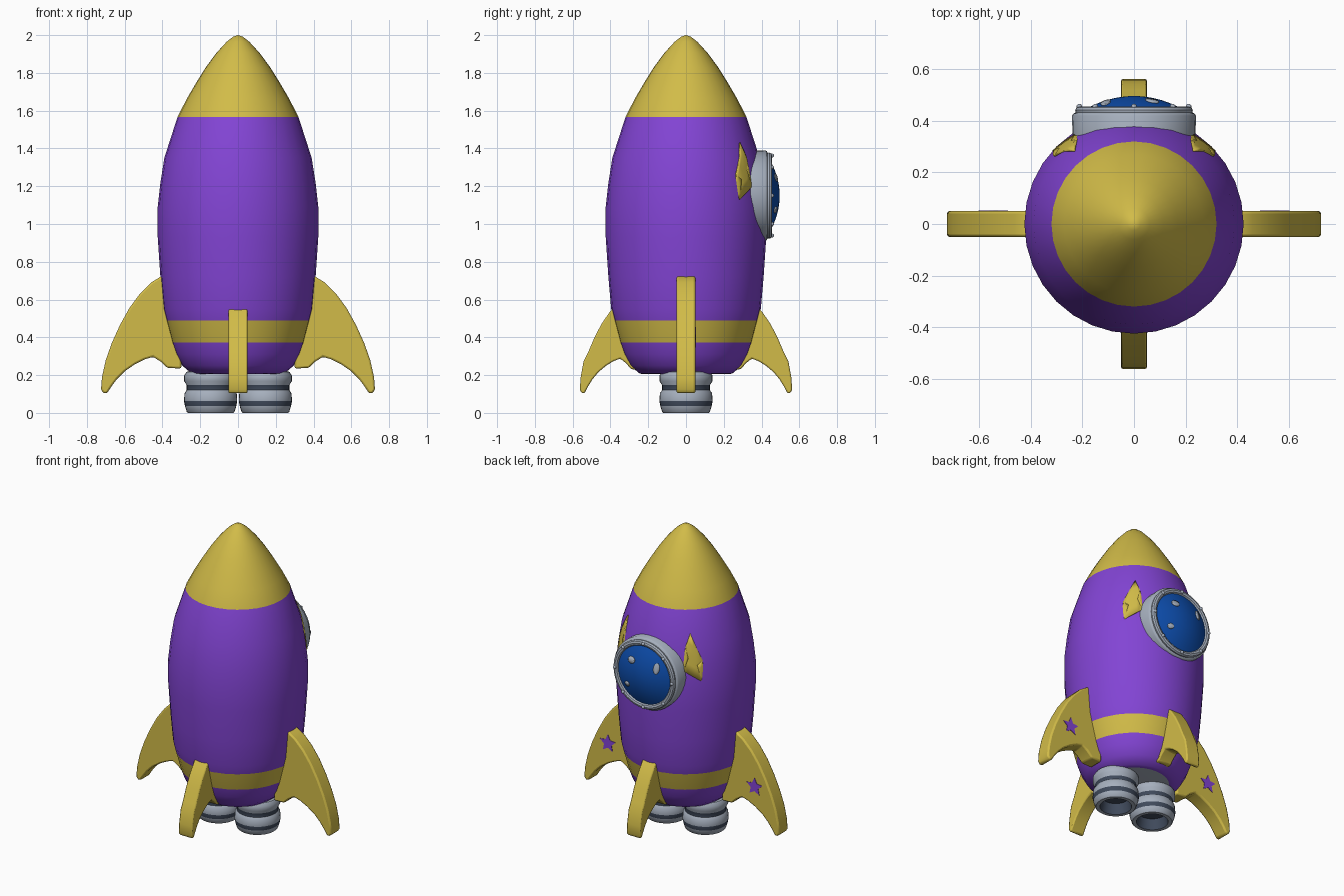
import bpy, bmesh, math
from mathutils import Vector, Matrix

if "Cube" in bpy.data.objects:
    bpy.data.objects.remove(bpy.data.objects["Cube"])


def material(name, rgb):
    m = bpy.data.materials.new(name)
    m.diffuse_color = (*rgb, 1)
    m.use_nodes = True
    m.node_tree.nodes["Principled BSDF"].inputs["Base Color"].default_value = m.diffuse_color
    return m


PURPLE = material("purple paint", (0.225, 0.058, 0.66))
YELLOW = material("yellow paint", (0.64, 0.50, 0.065))
GREY = material("light grey metal", (0.38, 0.43, 0.51))
SLATE = material("dark slate", (0.05, 0.068, 0.105))
BLUE = material("blue glass", (0.004, 0.075, 0.42))


def finish(bm, name, mats, angle=35):
    bmesh.ops.recalc_face_normals(bm, faces=bm.faces[:])
    me = bpy.data.meshes.new(name)
    bm.to_mesh(me)
    bm.free()
    ob = bpy.data.objects.new(name, me)
    bpy.context.collection.objects.link(ob)
    for m in mats:
        me.materials.append(m)
    bpy.ops.object.select_all(action='DESELECT')
    ob.select_set(True)
    bpy.context.view_layer.objects.active = ob
    bpy.ops.object.shade_smooth_by_angle(angle=math.radians(angle))
    return ob


def lathe(name, profile, mats, rule=None, segs=32, matrix=None, closed=False, angle=35):
    """Spin (radius, height) points round z; rule(radius, height) gives the material slot."""
    bm = bmesh.new()
    rings = [[bm.verts.new((r * math.cos(2 * math.pi * i / segs),
                            r * math.sin(2 * math.pi * i / segs), z))
              for i in range(segs)] for r, z in profile]
    pairs = list(zip(rings, rings[1:]))
    if closed:
        pairs.append((rings[-1], rings[0]))
    for a, b in pairs:
        for i in range(segs):
            j = (i + 1) % segs
            bm.faces.new((a[i], a[j], b[j], b[i]))
    bmesh.ops.remove_doubles(bm, verts=bm.verts[:], dist=1e-5)
    if rule:
        for f in bm.faces:
            c = f.calc_center_median()
            f.material_index = rule(math.hypot(c.x, c.y), c.z)
    if matrix:
        bmesh.ops.transform(bm, matrix=matrix, verts=bm.verts[:])
    return finish(bm, name, mats, angle)


def slab(name, outline, y0, y1, mat, bevel=0, turn=0):
    """Extrude an (x, z) outline from y0 to y1, then turn it round z."""
    bm = bmesh.new()
    face = bm.faces.new([bm.verts.new((x, y0, z)) for x, z in outline])
    out = bmesh.ops.extrude_face_region(bm, geom=[face])
    bmesh.ops.translate(bm, vec=(0, y1 - y0, 0),
                        verts=[v for v in out['geom'] if isinstance(v, bmesh.types.BMVert)])
    bmesh.ops.rotate(bm, cent=(0, 0, 0), matrix=Matrix.Rotation(turn, 3, 'Z'), verts=bm.verts[:])
    ob = finish(bm, name, [mat])
    if bevel:
        mod = ob.modifiers.new("rounded_edges", 'BEVEL')
        mod.width, mod.segments, mod.limit_method = bevel, 2, 'ANGLE'
        mod.angle_limit = math.radians(40)
    return ob


def decal(name, outline, place, mat, cuts=3):
    """Thin plate: a flat outline, subdivided and wrapped with place(u, v)."""
    bm = bmesh.new()
    bm.faces.new([bm.verts.new((u, v, 0)) for u, v in outline])
    bmesh.ops.triangulate(bm, faces=bm.faces[:])
    bmesh.ops.subdivide_edges(bm, edges=bm.edges[:], cuts=cuts, use_grid_fill=True)
    for v in bm.verts:
        v.co = place(v.co.x, v.co.y)
    ob = finish(bm, name, [mat])
    mod = ob.modifiers.new("thickness", 'SOLIDIFY')
    mod.thickness, mod.offset = 0.008, 0


# Hull: purple, with yellow nose, yellow band and grey underside
HULL = [(0, 0.205), (0.215, 0.205), (0.245, 0.208), (0.295, 0.25), (0.328, 0.31), (0.35, 0.372),
        (0.381, 0.49), (0.396, 0.55), (0.411, 0.72), (0.425, 0.93), (0.425, 1.09),
        (0.412, 1.21), (0.39, 1.35), (0.32, 1.567), (0.27, 1.665), (0.22, 1.75),
        (0.17, 1.83), (0.115, 1.905), (0.06, 1.965), (0.025, 1.992), (0, 2.0)]


def hull_rule(r, z):
    if z < 0.2055:
        return 2
    return 1 if z > 1.567 or 0.372 < z < 0.49 else 0


lathe("hull", HULL, [PURPLE, YELLOW, GREY], hull_rule)


def hull_radius(z):
    for (r0, z0), (r1, z1) in zip(HULL, HULL[1:]):
        if z0 <= z <= z1 and z1 > z0:
            return r0 + (r1 - r0) * (z - z0) / (z1 - z0)


# Fins: a larger pair on the sides, a smaller pair at front and back
SIDE_FIN = [(0.30, 0.235), (0.375, 0.238), (0.41, 0.272), (0.45, 0.297), (0.495, 0.283),
            (0.545, 0.258), (0.60, 0.22), (0.64, 0.18), (0.67, 0.14), (0.692, 0.105),
            (0.712, 0.103), (0.725, 0.125), (0.72, 0.19), (0.70, 0.28), (0.668, 0.37),
            (0.625, 0.465), (0.575, 0.555), (0.52, 0.63), (0.46, 0.69), (0.40, 0.727), (0.30, 0.727)]
END_FIN = [(0.775 * x, 0.104 + (z - 0.104) * (0.82 if z > 0.3 else 0.95)) for x, z in SIDE_FIN]
for name, outline, turn in (("right_fin", SIDE_FIN, 0), ("back_fin", END_FIN, 90),
                            ("left_fin", SIDE_FIN, 180), ("front_fin", END_FIN, 270)):
    slab(name, outline, -0.05, 0.05, YELLOW, 0.01, math.radians(turn))

# Bolt outline as (degrees from the back, height)
BOLT = [(39, 1.43), (34.5, 1.35), (37, 1.28), (33, 1.20), (48, 1.13), (44.5, 1.235), (49.5, 1.26)]

for side, s in (("right", 1), ("left", -1)):
    # Purple star on the back of each side fin
    star = [(s * 0.545 + r * math.sin(k * math.pi / 5), 0.395 + r * math.cos(k * math.pi / 5))
            for k in range(10) for r in [0.06 if k % 2 == 0 else 0.029]]
    slab(side + "_star", star, 0.046, 0.053, PURPLE)

    # Yellow lightning bolt wrapped on the hull
    def on_hull(deg, z, s=s):
        r = hull_radius(z) + 0.001
        a = math.radians(deg)
        return Vector((s * r * math.sin(a), r * math.cos(a), z))
    decal(side + "_bolt", BOLT, on_hull, YELLOW)

    # Engine nozzle with two dark stripes and a dark hollow
    lathe(side + "_nozzle",
          [(0, 0.225), (0.10, 0.225), (0.128, 0.217), (0.14, 0.198), (0.14, 0.168), (0.127, 0.147),
           (0.127, 0.12), (0.138, 0.105), (0.141, 0.064), (0.136, 0.036), (0.126, 0.005),
           (0.12, 0), (0.097, 0), (0.085, 0.07), (0, 0.07)],
          [GREY, SLATE],
          lambda r, z: int(0.12 < z < 0.147 or 0.036 < z < 0.064 or (r < 0.096 and z < 0.08)),
          matrix=Matrix.Translation((s * 0.145, 0, 0)))

# Porthole on the back: lathed parts turned so their axis points to +y
WZ = 1.15
TO_BACK = Matrix.Translation((0, 0, WZ)) @ Matrix.Rotation(-math.pi / 2, 4, 'X')
lathe("window_frame",
      [(0.18, 0.30), (0.238, 0.30), (0.24, 0.42), (0.235, 0.428), (0.226, 0.432), (0.228, 0.442),
       (0.222, 0.452), (0.21, 0.456), (0.198, 0.452), (0.19, 0.44), (0.18, 0.43)],
      [GREY], segs=40, matrix=TO_BACK, closed=True)


def dome(r):
    return 0.442 + 0.054 * (1 - (r / 0.195) ** 2)


lathe("window_glass", [(0.195 * k / 8, dome(0.195 * k / 8)) for k in range(9)] + [(0.195, 0.40), (0, 0.40)],
      [BLUE], segs=40, matrix=TO_BACK)

# Rivets round the frame
for k in range(8):
    a = k * math.pi / 4
    bm = bmesh.new()
    bmesh.ops.create_uvsphere(bm, u_segments=10, v_segments=6, radius=0.011,
                              matrix=Matrix.Translation((0.212 * math.sin(a), 0.455, WZ + 0.212 * math.cos(a))))
    finish(bm, "rivet", [GREY])

# Glints on the glass
for cx, cz, rx, rz in ((0.07, 0.095, 0.026, 0.021), (-0.11, 0.08, 0.019, 0.034), (0.105, -0.075, 0.02, 0.017)):
    ring = [(cx + rx * math.cos(k * math.pi / 8), cz + rz * math.sin(k * math.pi / 8)) for k in range(16)]
    decal("glass_glint", ring,
          lambda u, v: Vector((u, dome(math.hypot(u, v)) + 0.001, WZ + v)), GREY, 1)
